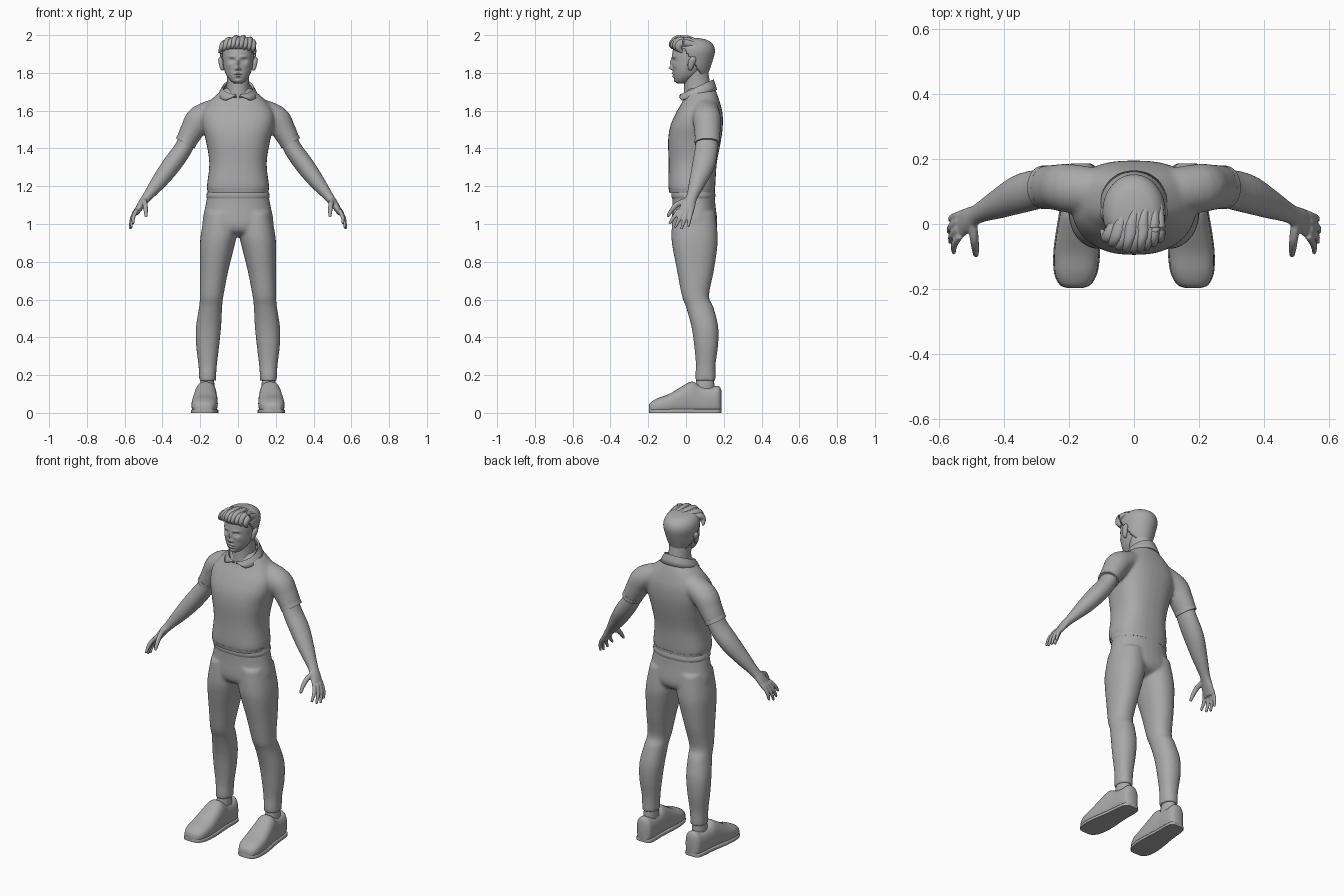
import bpy, bmesh, math
from mathutils import Vector

cube = bpy.data.objects.get("Cube")
if cube:
    bpy.data.objects.remove(cube)

grey = bpy.data.materials.new("plain_grey")
grey.use_nodes = True
COLOUR = (0.4, 0.4, 0.4, 1)
grey.diffuse_color = COLOUR
grey.node_tree.nodes["Principled BSDF"].inputs["Base Color"].default_value = COLOUR

X, Y, Z = Vector((1, 0, 0)), Vector((0, 1, 0)), Vector((0, 0, 1))


def smooth_path(stations, steps):
    """Catmull-Rom interpolation of station tuples."""
    pts = [stations[0], *stations, stations[-1]]
    out = []
    for a, b, c, d in zip(pts, pts[1:], pts[2:], pts[3:]):
        for k in range(steps):
            t = k / steps
            out.append([0.5 * (2 * q + (r - p) * t + (2 * p - 5 * q + 4 * r - s) * t * t
                               + (3 * q - p - 3 * r + s) * t ** 3)
                        for p, q, r, s in zip(a, b, c, d)])
    return out + [list(stations[-1])]


def loft(bm, stations, u=None, v=None, sides=32, steps=4, power=2.0, side=1, floor=None):
    """Skin rings (x, y, z, radius_u, radius_v); without axes rings follow the path."""
    path = smooth_path(stations, steps)
    centres = [Vector(s[:3]) for s in path]
    rings = []
    for i, s in enumerate(path):
        if u is None:
            t = (centres[min(i + 1, len(path) - 1)] - centres[max(i - 1, 0)]).normalized()
            a = (Y - t * Y.dot(t)).normalized()
            b = t.cross(a)
        else:
            a, b = u, v
        ring = []
        for k in range(sides):
            ang = math.tau * k / sides
            c, n = math.cos(ang), math.sin(ang)
            p = centres[i] + a * s[3] * math.copysign(abs(c) ** (2 / power), c) \
                + b * s[4] * math.copysign(abs(n) ** (2 / power), n)
            p.x *= side
            if floor is not None:
                p.z = max(p.z, floor)
            ring.append(bm.verts.new(p))
        rings.append(ring)
    for r0, r1 in zip(rings, rings[1:]):
        for k in range(sides):
            j = (k + 1) % sides
            bm.faces.new((r0[k], r0[j], r1[j], r1[k]))
    bm.faces.new(rings[0])
    bm.faces.new(rings[-1])


def boxed(rows):
    """Turn (z, x_min, x_max, y_front, y_back) into ring stations."""
    return [((a + b) / 2, (f + k) / 2, z, (b - a) / 2, (k - f) / 2) for z, a, b, f, k in rows]


def centred(rows):
    return boxed([(z, -r, r, f, k) for z, r, f, k in rows])


def finish(name, bm, voxel=None, relax=4, thick=None):
    bmesh.ops.recalc_face_normals(bm, faces=bm.faces)
    mesh = bpy.data.meshes.new(name)
    for f in bm.faces:
        f.smooth = True
    bm.to_mesh(mesh)
    bm.free()
    mesh.set_sharp_from_angle(angle=math.radians(50))
    mesh.materials.append(grey)
    ob = bpy.data.objects.new(name, mesh)
    bpy.context.collection.objects.link(ob)
    if thick:
        ob.modifiers.new("thickness", "SOLIDIFY").thickness = thick
    if voxel:
        m = ob.modifiers.new("blend", "REMESH")
        m.mode, m.voxel_size, m.use_smooth_shade = "VOXEL", voxel, True
        m = ob.modifiers.new("relax", "SMOOTH")
        m.factor, m.iterations = 0.5, relax
    return ob


# Shirt: torso blended with both sleeves
bm = bmesh.new()
loft(bm, centred([(1.165, .158, -.085, .15), (1.2, .165, -.094, .155), (1.32, .152, -.092, .163),
                  (1.44, .17, -.095, .185), (1.52, .19, -.083, .195), (1.59, .19, -.052, .193),
                  (1.65, .15, -.018, .178), (1.7, .095, 0, .16), (1.72, .07, .01, .15)]),
     X, Y, power=2.5)
SLEEVE = [(.1, .1, 1.61, .07, .06), (.2, .11, 1.56, .075, .07),
          (.24, .113, 1.5, .07, .064), (.278, .113, 1.43, .066, .054)]
for s in (1, -1):
    loft(bm, SLEEVE, side=s)
finish("shirt", bm, .009, 6)

# Sleeve hems and shirt hem
for s, label in ((1, "left"), (-1, "right")):
    bm = bmesh.new()
    loft(bm, [(.269, .113, 1.447, .067, .056), (.28, .113, 1.427, .067, .056)], side=s, steps=1)
    finish(label + "_sleeve_hem", bm)
bm = bmesh.new()
loft(bm, centred([(1.165, .16, -.088, .152), (1.185, .164, -.092, .154)]), X, Y, steps=1, power=2.5)
finish("shirt_hem", bm)

# Collar: a folded band around the neck, open at the front
bm = bmesh.new()
N = 40
rows = []
for start, rx, ry, z, tilt in ((.1, .072, .08, 1.715, .042), (.15, .082, .09, 1.726, .04),
                               (.38, .097, .1, 1.702, .034), (.68, .108, .108, 1.68, .03)):
    row = []
    for i in range(N + 1):
        a = start + (math.tau - 2 * start) * i / N
        row.append(bm.verts.new((rx * math.sin(a), .057 - ry * math.cos(a), z - tilt * math.cos(a))))
    rows.append(row)
for r0, r1 in zip(rows, rows[1:]):
    for i in range(N):
        bm.faces.new((r0[i], r0[i + 1], r1[i + 1], r1[i]))
finish("collar", bm, thick=.008)

# Trousers: hips blended with both legs
bm = bmesh.new()
loft(bm, centred([(1.175, .156, -.072, .15), (1.1, .172, -.072, .156), (1.0, .188, -.076, .166),
                  (.955, .15, -.055, .145), (.935, .08, 0, .1)]), X, Y, power=2.2)
LEG = boxed([(1.06, .01, .175, -.07, .155), (.95, .006, .196, -.077, .167), (.88, .02, .202, -.072, .166),
             (.75, .052, .202, -.047, .147), (.62, .077, .202, -.022, .122), (.56, .084, .206, 0, .145),
             (.46, .089, .222, .028, .17), (.36, .099, .222, .043, .17), (.26, .111, .21, .052, .157),
             (.21, .115, .207, .05, .156), (.17, .116, .206, .05, .156)])
for s in (1, -1):
    loft(bm, LEG, X, Y, side=s, power=2.2)
finish("trousers", bm, .009)
bm = bmesh.new()
loft(bm, centred([(1.135, .164, -.074, .153), (1.15, .168, -.078, .156), (1.17, .162, -.077, .153)]),
     X, Y, power=2.3)
finish("waistband", bm)

# Bare arms with hands and fingers
ARM = [(.25, .113, 1.49, .055, .045), (.29, .108, 1.4, .06, .048), (.35, .093, 1.315, .06, .05),
       (.415, .063, 1.228, .046, .042), (.48, .032, 1.145, .03, .026), (.51, .014, 1.105, .037, .021),
       (.537, -.002, 1.062, .042, .015), (.543, -.004, 1.05, .036, .012)]
FINGERS = [((.536, -.036), (.555, -.09, 1.0)), ((.541, -.014), (.565, -.058, .98)),
           ((.541, .008), (.57, -.025, .972)), ((.536, .028), (.566, .012, .985))]
for s, label in ((1, "left"), (-1, "right")):
    bm = bmesh.new()
    loft(bm, ARM, side=s)
    for (kx, ky), tip in FINGERS:
        knuckle, end = Vector((kx, ky, 1.075)), Vector(tip)
        mid = knuckle.lerp(end, .5) + X * .008
        loft(bm, [(*knuckle, .012, .011), (*mid, .011, .011), (*end, .007, .007)], side=s, sides=12)
    loft(bm, [(.497, .005, 1.125, .015, .014), (.492, -.045, 1.105, .015, .014),
              (.488, -.078, 1.07, .012, .012), (.487, -.098, 1.038, .008, .008)], side=s, sides=12)
    finish(label + "_arm", bm, .005, 3)

# Shoes, soles and ankles
SHOE = [(y, w, top) for y, w, top in ((-.197, .02, .035), (-.187, .045, .056), (-.15, .064, .078),
        (-.09, .069, .1), (-.03, .065, .135), (.03, .058, .166), (.075, .054, .145),
        (.13, .052, .137), (.172, .045, .143), (.187, .025, .12))]
for s, label in ((1, "left"), (-1, "right")):
    bm = bmesh.new()
    loft(bm, [(.172 - .05 * y, y, .45 * t, w, .55 * t) for y, w, t in SHOE], X, Z,
         power=2.5, side=s, floor=.004)
    finish(label + "_shoe", bm)
    bm = bmesh.new()
    loft(bm, [(.172 - .05 * y, y, .005, w + .003, .016) for y, w, t in SHOE], X, Z,
         power=6, side=s, floor=0)
    finish(label + "_sole", bm)
    bm = bmesh.new()
    loft(bm, boxed([(.1, .125, .2, .04, .15), (.15, .125, .2, .05, .15), (.2, .13, .195, .06, .145)]),
         X, Y, side=s)
    finish(label + "_ankle", bm)

# Neck
bm = bmesh.new()
loft(bm, centred([(1.66, .068, -.015, .145), (1.73, .06, -.01, .13), (1.82, .06, -.01, .115)]), X, Y)
finish("neck", bm)

# Head with the face shaped by soft bumps: x, z, width, height, push
bm = bmesh.new()
loft(bm, centred([(1.744, .02, -.045, 0), (1.757, .038, -.058, .025), (1.785, .06, -.066, .065),
                  (1.82, .074, -.07, .095), (1.86, .08, -.073, .115), (1.9, .082, -.073, .13),
                  (1.94, .078, -.063, .13), (1.965, .06, -.04, .11), (1.98, .03, 0, .07)]),
     X, Y, sides=128, steps=10, power=2.15)
BUMPS = [(0, 1.826, .009, .01, .021), (0, 1.855, .008, .02, .012), (.012, 1.822, .006, .007, .007),
         (.032, 1.866, .014, .009, -.014), (.032, 1.865, .009, .005, .008), (.033, 1.886, .02, .006, .005),
         (0, 1.797, .018, .005, .009), (0, 1.789, .02, .002, -.005), (0, 1.781, .015, .005, .009),
         (0, 1.757, .02, .009, .006), (.048, 1.84, .015, .015, .004)]
for vert in bm.verts:
    if vert.co.y < 0:
        x, _, z = vert.co
        vert.co.y -= sum(p * math.exp(-((abs(x) - bx) / w) ** 2 - ((z - bz) / h) ** 2)
                         for bx, bz, w, h, p in BUMPS)
finish("head", bm)

# Ears
for s, label in ((1, "left"), (-1, "right")):
    bm = bmesh.new()
    loft(bm, [(.08, .022, 1.812, .004, .006), (.085, .023, 1.825, .01, .013), (.09, .03, 1.855, .013, .02),
              (.093, .036, 1.875, .011, .018), (.09, .038, 1.888, .003, .006)], X, Y, side=s, sides=16)
    finish(label + "_ear", bm)

# Hair cap, trimmed along the hairline
bm = bmesh.new()
loft(bm, centred([(1.775, .058, -.05, .11), (1.82, .08, -.07, .126), (1.87, .09, -.076, .143),
                  (1.915, .097, -.078, .153), (1.95, .09, -.07, .143), (1.975, .068, -.045, .11),
                  (1.985, .03, 0, .06)]), X, Y, sides=64, steps=6)
bald = []
for f in bm.faces:
    c = f.calc_center_median()
    if c.z < 1.776 or (c.z < 1.93 and c.y < .05 - .7 * (c.z - 1.84)):
        bald.append(f)
bmesh.ops.delete(bm, geom=bald, context="FACES")
finish("hair_cap", bm, thick=.01)

# Swept locks over the forehead
bm = bmesh.new()
for i in range(9):
    u = i / 4 - 1
    d, lift = u * u, .006 * (i % 2)
    loft(bm, [(u * .055 + .025, .06, 1.966 - .02 * d, .012, .01),
              (u * .068 + .012, 0, 1.977 + lift - .02 * d, .02, .016),
              (u * .078 + .002, -.05 + .02 * d, 1.972 + lift - .018 * d, .021, .017),
              (u * .084 - .004, -.074 + .035 * d, 1.95 - .018 * d, .018, .013),
              (u * .088 - .012, -.07 + .05 * d, 1.93 - .022 * d, .006, .005)], sides=12)
finish("hair_locks", bm)
